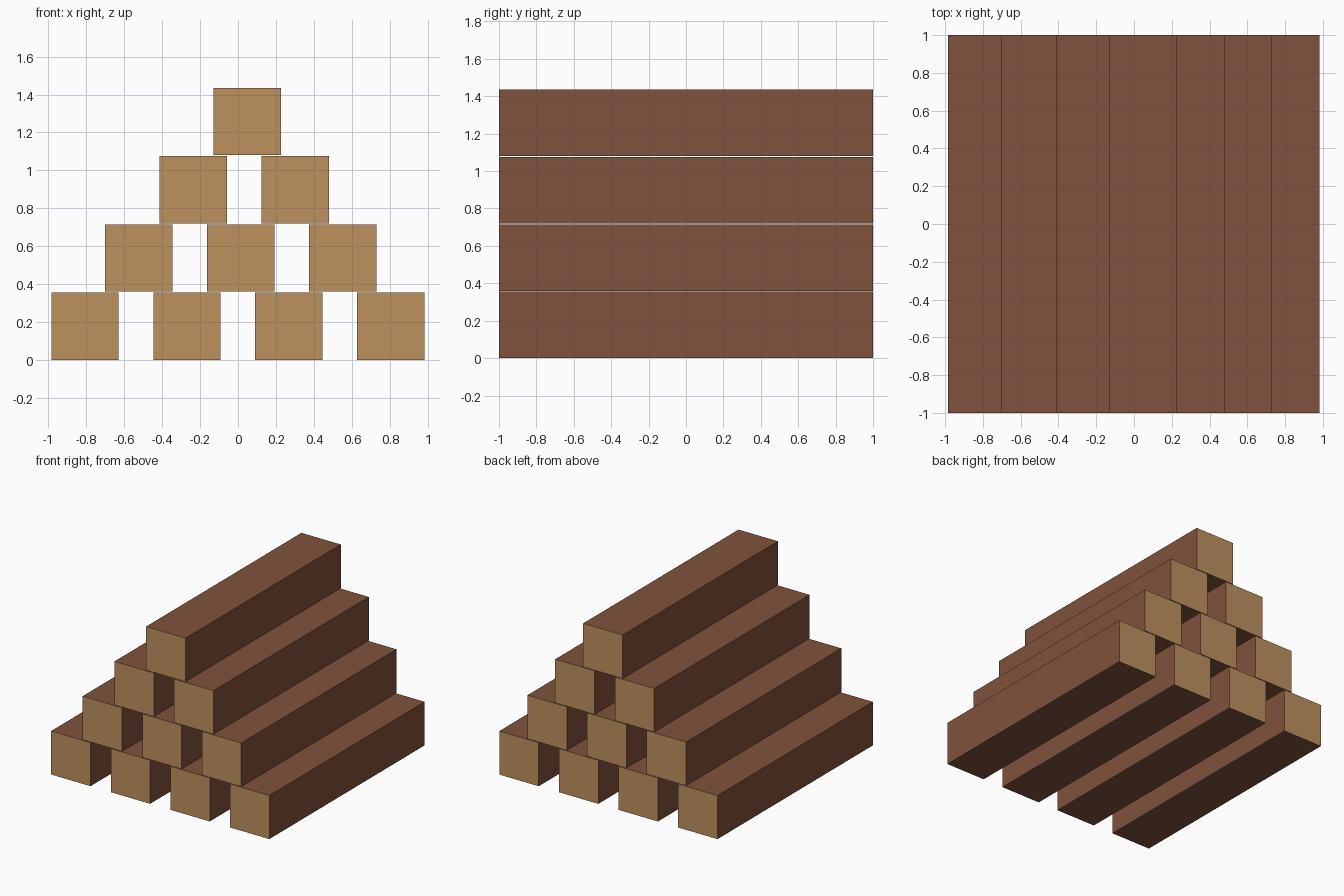
import bpy, bmesh

if "Cube" in bpy.data.objects:
    bpy.data.objects.remove(bpy.data.objects["Cube"])


def make_material(name, srgb):
    mat = bpy.data.materials.new(name)
    lin = [((c / 255 + 0.055) / 1.055) ** 2.4 for c in srgb]
    mat.diffuse_color = (*lin, 1.0)
    mat.use_nodes = True
    mat.node_tree.nodes["Principled BSDF"].inputs["Base Color"].default_value = mat.diffuse_color
    return mat


bark = make_material("brown_bark", (129, 82, 60))
cut_wood = make_material("cut_wood", (190, 145, 95))

SIZE = 0.355      # square section of a beam
LENGTH = 2.0
PITCH_X = 0.5375  # spacing of beams within a row
PITCH_Z = 0.36    # row spacing, leaving a hairline gap


def beam(name, x, z):
    bm = bmesh.new()
    bmesh.ops.create_cube(bm, size=1.0)
    bmesh.ops.scale(bm, vec=(SIZE, LENGTH, SIZE), verts=bm.verts)
    bm.normal_update()
    # sawn ends are pale, long sides are brown
    for f in bm.faces:
        f.material_index = 1 if abs(f.normal.y) > 0.5 else 0
    mesh = bpy.data.meshes.new(name)
    bm.to_mesh(mesh)
    bm.free()
    mesh.materials.append(bark)
    mesh.materials.append(cut_wood)
    obj = bpy.data.objects.new(name, mesh)
    obj.location = (x, 0, z + SIZE / 2)
    bpy.context.collection.objects.link(obj)


# Pyramid stack: leftmost beam centre of each row, from the bottom up
for row, first_x in enumerate((-0.807, -0.523, -0.236, 0.049)):
    for i in range(4 - row):
        beam(f"beam_row{row + 1}_{i + 1}", first_x + i * PITCH_X, row * PITCH_Z)
